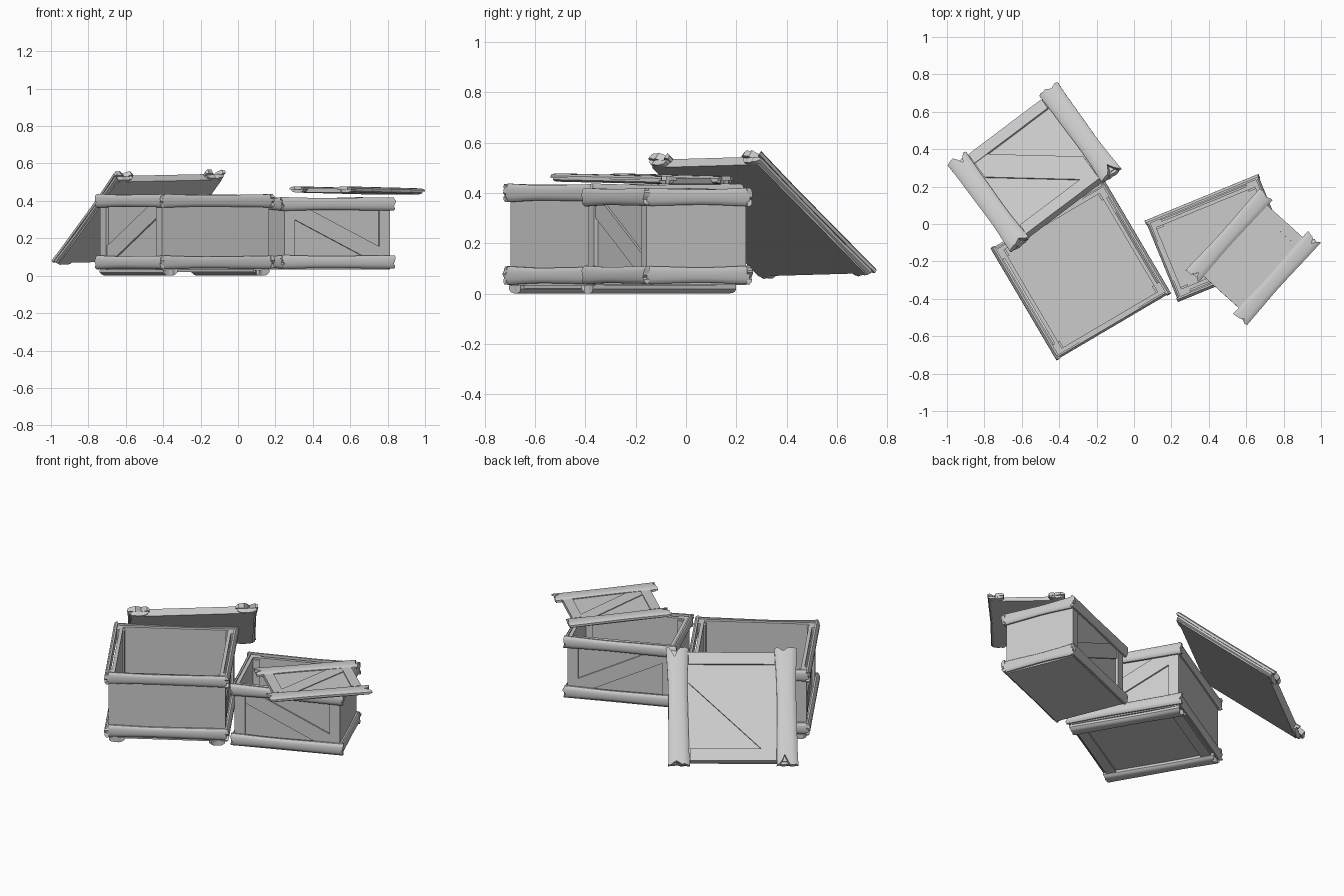
import bpy, bmesh, math, random
from mathutils import Matrix, Vector

if "Cube" in bpy.data.objects:
    bpy.data.objects.remove(bpy.data.objects["Cube"])

random.seed(4)
wood = bpy.data.materials.new("weathered grey")
wood.diffuse_color = (0.6, 0.6, 0.6, 1)
wood.use_nodes = True
wood.node_tree.nodes["Principled BSDF"].inputs["Base Color"].default_value = wood.diffuse_color


def T(x, y, z):
    return Matrix.Translation((x, y, z))


def R(deg, axis):
    return Matrix.Rotation(math.radians(deg), 4, axis)


def finish(bm, name, m, smooth=False):
    bmesh.ops.recalc_face_normals(bm, faces=bm.faces)
    me = bpy.data.meshes.new(name)
    bm.to_mesh(me)
    bm.free()
    me.materials.append(wood)
    ob = bpy.data.objects.new(name, me)
    bpy.context.collection.objects.link(ob)
    ob.matrix_world = m
    if smooth:
        bpy.ops.object.select_all(action='DESELECT')
        ob.select_set(True)
        bpy.context.view_layer.objects.active = ob
        bpy.ops.object.shade_smooth_by_angle(angle=math.radians(35))
    return ob


def prism(name, pts, z0, z1, m):
    """Flat board: an outline in local xy, extruded from z0 to z1."""
    bm = bmesh.new()
    f = bm.faces.new([bm.verts.new((x, y, z0)) for x, y in pts])
    ext = bmesh.ops.extrude_face_region(bm, geom=[f])
    for v in ext["geom"]:
        if isinstance(v, bmesh.types.BMVert):
            v.co.z = z1
    return finish(bm, name, m)


def board(name, x0, x1, y0, y1, z0, z1, m):
    return prism(name, [(x0, y0), (x1, y0), (x1, y1), (x0, y1)], z0, z1, m)


def beam(name, length, width, thick, m, notch=(0, 0), flare=0.12):
    """Rounded rough beam along local x, back on z=0, arched front, split ends."""
    bm = bmesh.new()
    n, k = 10, 8
    rings = []
    jag = [[random.uniform(0, 0.008) for _ in range(k + 1)] for _ in (0, 1)]
    for i in range(n + 1):
        s = 2 * i / n - 1
        w = width * (1 - flare + flare * s * s + 0.02 * math.sin(5 * s + length * 9))
        ring = []
        for j in range(k + 1):
            t = 2 * j / k - 1
            x = s * length / 2
            if i in (0, n):
                cut = notch[i // n] * max(0, 1 - abs(t + 0.25) * 2.5)
                x -= s * (cut + jag[i // n][j])
            z = thick * (0.45 + 0.55 * math.sqrt(max(0, 1 - t * t)))
            ring.append(bm.verts.new((x, t * w / 2, z)))
        ring += [bm.verts.new((ring[j].co.x, ring[j].co.y, 0)) for j in range(k, -1, -1)]
        rings.append(ring)
    c = len(rings[0])
    for a, b in zip(rings, rings[1:]):
        for j in range(c):
            bm.faces.new((a[j], a[(j + 1) % c], b[(j + 1) % c], b[j]))
    for ring in (rings[0], rings[-1]):
        for j in range(k):
            bm.faces.new((ring[j], ring[j + 1], ring[c - 2 - j], ring[c - 1 - j]))
    return finish(bm, name, m, True)


def brace(name, a, b, diag, z0, z1, m):
    """Diagonal board filling two opposite corners of a 2a by 2b opening."""
    c, d = a * 0.34, b * 0.44
    pts = [(-a, -b), (-a + c, -b), (a, b - d), (a, b), (a - c, b), (-a, -b + d)]
    return prism(name, [(x * diag, y) for x, y in pts], z0, z1, m)


def lid(name, w, h, panel_h, band, thick, diag, m, notch):
    """Panel with a rounded beam down each side, end strips and a brace."""
    a, b = w / 2 - band, panel_h / 2
    t = thick
    board(name + "_panel", -w / 2 + 0.02, w / 2 - 0.02, -b, b, -t / 2, t * 0.1, m)
    for s in (-1, 1):
        nt = notch if s < 0 else notch[::-1]
        beam(name + "_side_beam", h, band, t * 0.6,
             m @ T(s * (w / 2 - band / 2), 0, t * 0.0) @ R(90, 'Z'), nt)
        beam(name + "_under_beam", h * 0.97, band * 0.9, t * 0.5,
             m @ T(s * (w / 2 - band / 2), 0, 0) @ R(180, 'X') @ R(90, 'Z'))
        y = sorted((s * b, s * (b - band * 0.6)))
        board(name + "_end_strip", -a, a, y[0], y[1], t * 0.1, t * 0.32, m)
    brace(name + "_brace", a, b - band * 0.6, diag, t * 0.1, t * 0.25, m)


def crate(name, L, D, z0, z1, diags, m, base_beams):
    """Open box: braced faces on local -y and +y, plain faces on -x and +x."""
    bz, bh = z1 - z0, 0.073
    hl, hd = L / 2 - 0.025, D / 2 - 0.022
    mid = (z0 + z1) / 2
    wall = bz / 2 - 0.012
    board(name + "_floor", -hl, hl, -hd, hd, z0 - 0.004, z0 + 0.016, m)
    for s, diag in zip((-1, 1), diags):
        # braced wall, facing outwards along local z
        face = m @ T(0, s * (hd - 0.016), mid) @ R(0 if s < 0 else 180, 'Z') @ R(90, 'X')
        board(name + "_braced_wall", -hl, hl, -wall, wall, -0.02, 0, face)
        for e in (-1, 1):
            x = sorted((e * hl, e * (hl - 0.06)))
            board(name + "_corner_post", x[0], x[1], -wall, wall, 0, 0.016, face)
            board(name + "_inner_post", x[0], x[1], -wall, wall - 0.01, -0.03, -0.02, face)
            beam(name + "_wide_band", L, bh, 0.024,
                 face @ T(0, e * (bz / 2 - bh / 2), 0.014), (0.012, 0.008))
        brace(name + "_wall_brace", hl - 0.06, bz / 2 - bh + 0.01, diag, 0, 0.010, face)
        # plain wall with flatter bands
        side = m @ T(s * hl, 0, mid) @ R(90 * s, 'Z') @ R(90, 'X')
        board(name + "_plain_wall", -hd, hd, -wall, wall, -0.02, 0, side)
        for e in (-1, 1):
            beam(name + "_end_band", D - 0.02, bh, 0.020,
                 side @ T(0, e * (bz / 2 - bh / 2), 0), (0, 0), 0.16)
        if base_beams:
            beam(name + "_base_beam", L - 0.03, 0.09, 0.031,
                 m @ T(0, s * (D / 2 - 0.07), z0 - 0.004) @ R(180, 'X'), (0.02, 0))
            board(name + "_base_strip", s * (hl - 0.04) - 0.03, s * (hl - 0.04) + 0.03,
                  -hd + 0.09, hd - 0.09, z0 - 0.016, z0 - 0.004, m)


# large crate and its leaning lid
crate("large_crate", 0.70, 0.71, 0.035, 0.437, (1, 1),
      T(-0.285, -0.25, 0) @ R(-59.5, 'Z'), True)
lid("large_lid", 0.74, 0.74, 0.68, 0.125, 0.05, -1,
    T(-0.53, 0.30, 0.31) @ R(37, 'Z') @ R(-1, 'Y') @ R(-39.5, 'X'), (0.02, 0.06))

# small crate and its lid laid across the top
crate("small_crate", 0.66, 0.47, 0.037, 0.42, (-1, 1),
      T(0.45, -0.075, 0) @ R(22.3, 'Z'), False)
lid("small_lid", 0.44, 0.60, 0.51, 0.095, 0.03, -1,
    T(0.637, -0.175, 0.455) @ R(-42, 'Z') @ R(-1, 'X'), (0.035, 0.015))
